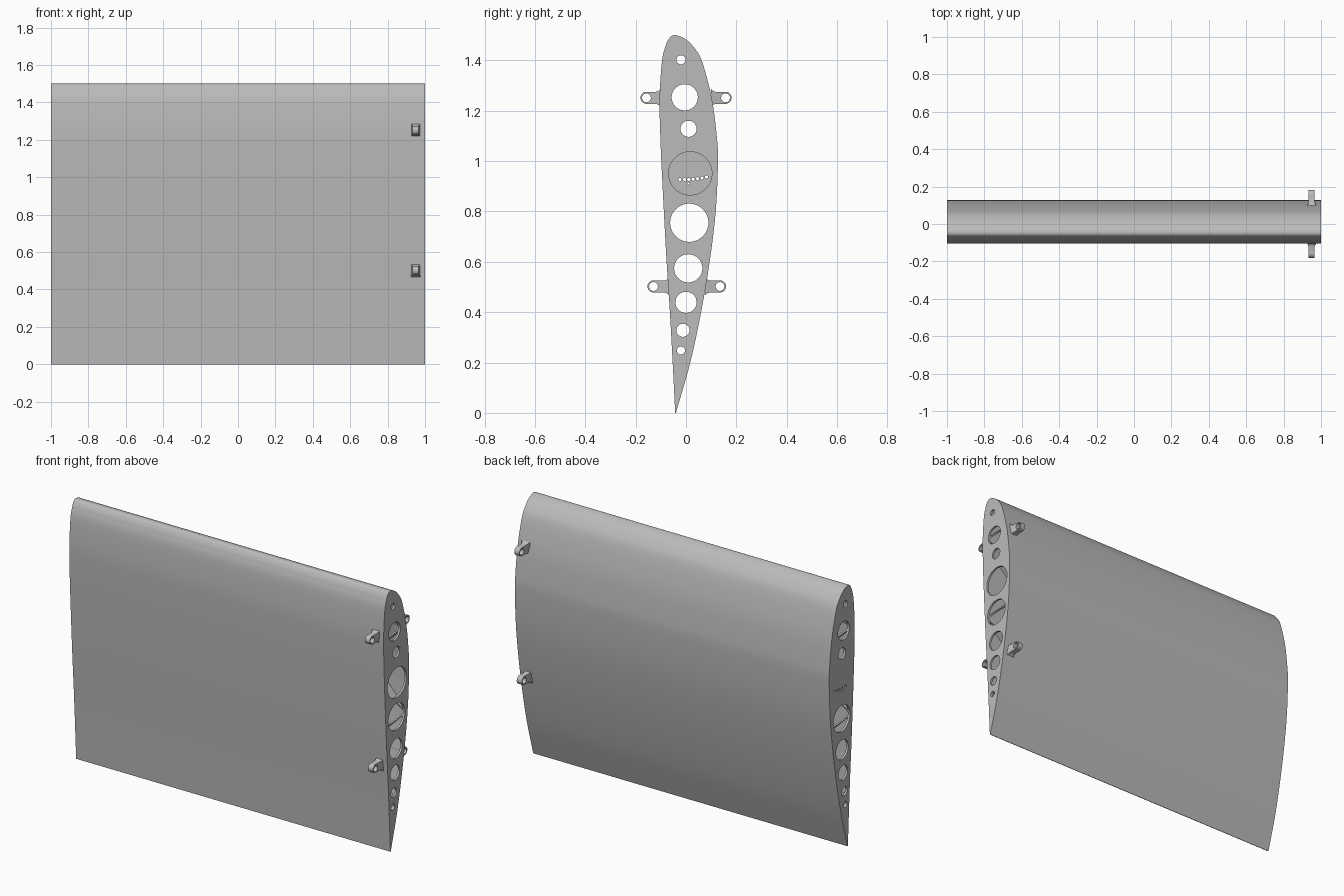
import bpy, bmesh
from mathutils import Matrix, Vector

cube = bpy.data.objects.get("Cube")
if cube:
    bpy.data.objects.remove(cube)

grey = bpy.data.materials.new("plain_grey")
grey.use_nodes = True
COLOUR = (0.5, 0.5, 0.5, 1)
grey.diffuse_color = COLOUR
grey.node_tree.nodes["Principled BSDF"].inputs["Base Color"].default_value = COLOUR

# Section rows: height, front y, back y
ROWS = [(1.5, -.045, -.045), (1.497, -.057, -.03), (1.485, -.068, -.004),
        (1.46, -.08, .024), (1.4, -.095, .062), (1.25, -.105, .102),
        (1.1, -.102, .122), (1.0, -.098, .127), (.8, -.088, .118),
        (.6, -.077, .094), (.4, -.064, .06), (.2, -.053, .017), (0, -.043, -.04)]
# Lightening holes: y, z, radius
HOLES = [(-.02, 1.402, .018), (-.005, 1.253, .052), (.01, 1.128, .032),
         (.013, .755, .076), (.009, .574, .056), (0, .439, .042),
         (-.012, .328, .026), (-.02, .248, .016)]
SKIN = .008


def smooth_rows(rows, steps=6):
    """Catmull-Rom interpolation of the section rows."""
    p = [Vector(r) for r in rows]
    p = [p[0]] + p + [2 * p[-1] - p[-2]]
    out = []
    for a, b, c, d in zip(p, p[1:], p[2:], p[3:]):
        for i in range(steps):
            t = i / steps
            out.append(b + (c - a) * (t / 2) + (2*a - 5*b + 4*c - d) * (t*t / 2)
                       + (3*b - a - 3*c + d) * (t**3 / 2))
    return out + [p[-2]]


def section(inset=0):
    """Closed (y, z) outline, optionally pulled inwards."""
    front, back = [], []
    for z, f, b in smooth_rows(ROWS):
        if inset and (z > 1.5 - inset or z < .06):
            continue
        front.append((f + inset, z))
        back.append((b - inset, z))
    if not inset:
        back = back[1:]
    return front + back[::-1]


def finish(name, bm):
    bmesh.ops.recalc_face_normals(bm, faces=bm.faces)
    mesh = bpy.data.meshes.new(name)
    bm.to_mesh(mesh)
    bm.free()
    mesh.materials.append(grey)
    ob = bpy.data.objects.new(name, mesh)
    bpy.context.collection.objects.link(ob)
    return ob


def prism(bm, outline, x0, x1):
    face = bm.faces.new([bm.verts.new((x0, y, z)) for y, z in outline])
    ext = bmesh.ops.extrude_face_region(bm, geom=[face], use_keep_orig=True)
    verts = [v for v in ext["geom"] if isinstance(v, bmesh.types.BMVert)]
    bmesh.ops.translate(bm, verts=verts, vec=(x1 - x0, 0, 0))


def cylinder(bm, y, z, r, x0, x1, sides=48):
    turn = Matrix.Translation(((x0 + x1) / 2, y, z)) @ Matrix.Rotation(1.570796, 4, 'Y')
    bmesh.ops.create_cone(bm, cap_ends=True, segments=sides, radius1=r,
                          radius2=r, depth=x1 - x0, matrix=turn)


def select_only(ob):
    bpy.ops.object.select_all(action='DESELECT')
    ob.select_set(True)
    bpy.context.view_layer.objects.active = ob


def cut(ob, tool, mode='DIFFERENCE'):
    mod = ob.modifiers.new("cut", 'BOOLEAN')
    mod.object, mod.operation, mod.solver = tool, mode, 'EXACT'
    select_only(ob)
    bpy.ops.object.modifier_apply(modifier=mod.name)


def shade(ob):
    select_only(ob)
    bpy.ops.object.shade_smooth_by_angle(angle=.6)


# Helper: hollow core of the wing
bm = bmesh.new()
prism(bm, section(SKIN), -.988, .988)
core = finish("core_cutter", bm)

# Helper: bores along the span and the row of pin holes in one end
bm = bmesh.new()
for y, z, r in HOLES:
    cylinder(bm, y, z, r, -1.1, 1.1)
cylinder(bm, .017, .951, .086, -.985, 1.1)
for i in range(7):
    cylinder(bm, -.024 + .0175 * i, .927 + .0009 * (i - 1.5) * abs(i - 1.5) / 2,
             .0065, -1.1, -.986, 12)
cylinder(bm, .01, .911, .004, -1.1, -.986, 12)
bores = finish("bore_cutter", bm)

# Wing shell with closed, pierced end ribs
bm = bmesh.new()
prism(bm, section(), -1, 1)
shell = finish("wing_shell", bm)
cut(shell, core)
cut(shell, bores)
shade(shell)

# Diagonal inner webs, crossing in both directions
for lean, name in ((1, "webs_leaning_left"), (-1, "webs_leaning_right")):
    bm = bmesh.new()
    for i in range(-3, 4):
        place = (Matrix.Translation((i * .5, 0, .75))
                 @ Matrix.Rotation(lean * .785, 4, 'Y')
                 @ Matrix.Diagonal((SKIN, .5, 4, 1)))
        bmesh.ops.create_cube(bm, size=1, matrix=place)
    webs = finish(name, bm)
    cut(webs, core, 'INTERSECT')
    cut(webs, bores)


# Hinge lugs: rounded tab with a flared root and a pin hole
def lug(name, y, z, root):
    side = 1 if y > 0 else -1
    bm = bmesh.new()
    r, half = .024, .016
    tip = [Vector((0, r)) @ Matrix.Rotation(-3.14159 * i / 16, 2) for i in range(17)]
    if tip[8].x < 0:
        tip = [Vector((-v.x, v.y)) for v in tip]
    outline = [(y + side * v.x, z + v.y) for v in tip]
    outline += [(root + side * .014, z - r), (root + side * .004, z - r - .004),
                (root - side * .004, z - r - .012), (root - side * .004, z + r + .012),
                (root + side * .004, z + r + .004), (root + side * .014, z + r)]
    prism(bm, outline, .95 - half, .95 + half)
    # widen the root sideways
    for v in bm.verts:
        if (v.co.y - root) * side < .005:
            grow = .01 if (v.co.y - root) * side < 0 else .003
            v.co.x += grow if v.co.x > .95 else -grow
    ob = finish(name, bm)
    bm = bmesh.new()
    cylinder(bm, y, z, .0175, .8, 1.1, 32)
    pin = finish("pin_cutter", bm)
    cut(ob, pin)
    bpy.data.objects.remove(pin)
    shade(ob)


lug("upper_front_lug", -.157, 1.251, -.105)
lug("upper_back_lug", .157, 1.251, .103)
lug("lower_front_lug", -.129, .502, -.071)
lug("lower_back_lug", .135, .502, .079)

for helper in (core, bores):
    bpy.data.objects.remove(helper)
